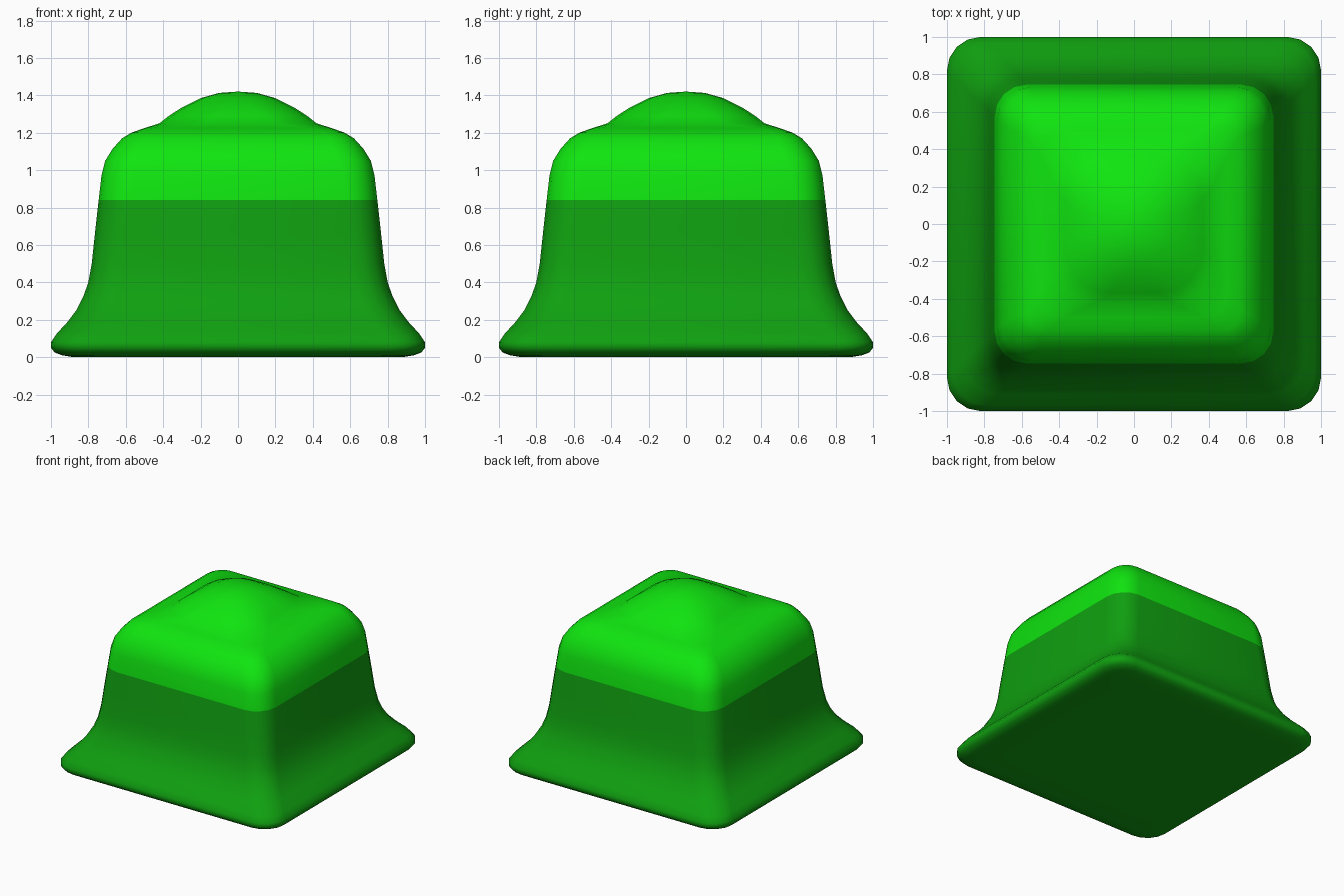
import bpy, bmesh, math

if "Cube" in bpy.data.objects:
    bpy.data.objects.remove(bpy.data.objects["Cube"])

def colour(name, rgb):
    m = bpy.data.materials.new(name)
    m.diffuse_color = (*rgb, 1)
    m.use_nodes = True
    m.node_tree.nodes["Principled BSDF"].inputs["Base Color"].default_value = m.diffuse_color
    return m

bright = colour("bright green", (0.005, 0.78, 0.005))
dark = colour("dark green", (0.005, 0.35, 0.005))

SPLIT = 0.84   # height where the colour changes
SEG = 4        # segments per rounded corner

# Profile rings from the foot to the dome: half width, height, corner radius
profile = [
    (0.70, 0.0, 0.12), (0.88, 0.0, 0.15), (0.94, 0.01, 0.16), (0.98, 0.025, 0.17),
    (1.00, 0.05, 0.18), (1.00, 0.08, 0.18), (0.97, 0.125, 0.18), (0.91, 0.19, 0.18),
    (0.865, 0.25, 0.18), (0.825, 0.33, 0.18), (0.80, 0.40, 0.17), (0.782, 0.50, 0.17),
    (0.765, 0.66, 0.17), (0.745, SPLIT, 0.17), (0.73, 0.97, 0.17), (0.71, 1.05, 0.17),
    (0.67, 1.115, 0.16), (0.62, 1.17, 0.13), (0.57, 1.20, 0.10), (0.50, 1.225, 0.13),
    (0.42, 1.25, 0.22), (0.37, 1.29, 0.24), (0.30, 1.335, 0.23), (0.20, 1.385, 0.17),
    (0.10, 1.413, 0.09),
]

def ring(bm, half, z, r):
    """Square ring with rounded corners."""
    verts = []
    for q in range(4):
        mid = math.pi / 4 + q * math.pi / 2
        cx = math.copysign(half - r, math.cos(mid))
        cy = math.copysign(half - r, math.sin(mid))
        for i in range(SEG + 1):
            a = (q + i / SEG) * math.pi / 2
            verts.append(bm.verts.new((cx + r * math.cos(a), cy + r * math.sin(a), z)))
    return verts

# Bell-shaped body, lofted ring by ring
bm = bmesh.new()
rings = [ring(bm, *p) for p in profile]
n = len(rings[0])
for low, high in zip(rings, rings[1:]):
    for i in range(n):
        j = (i + 1) % n
        bm.faces.new((low[i], low[j], high[j], high[i]))
bm.faces.new(list(reversed(rings[0])))
apex = bm.verts.new((0, 0, 1.42))
for i in range(n):
    bm.faces.new((rings[-1][i], rings[-1][(i + 1) % n], apex))

# Upper part bright, lower part dark
for f in bm.faces:
    f.smooth = True
    f.material_index = 0 if f.calc_center_median().z > SPLIT else 1

mesh = bpy.data.meshes.new("bell_body")
bm.to_mesh(mesh)
bm.free()
mesh.materials.append(bright)
mesh.materials.append(dark)
body = bpy.data.objects.new("bell_body", mesh)
bpy.context.collection.objects.link(body)
